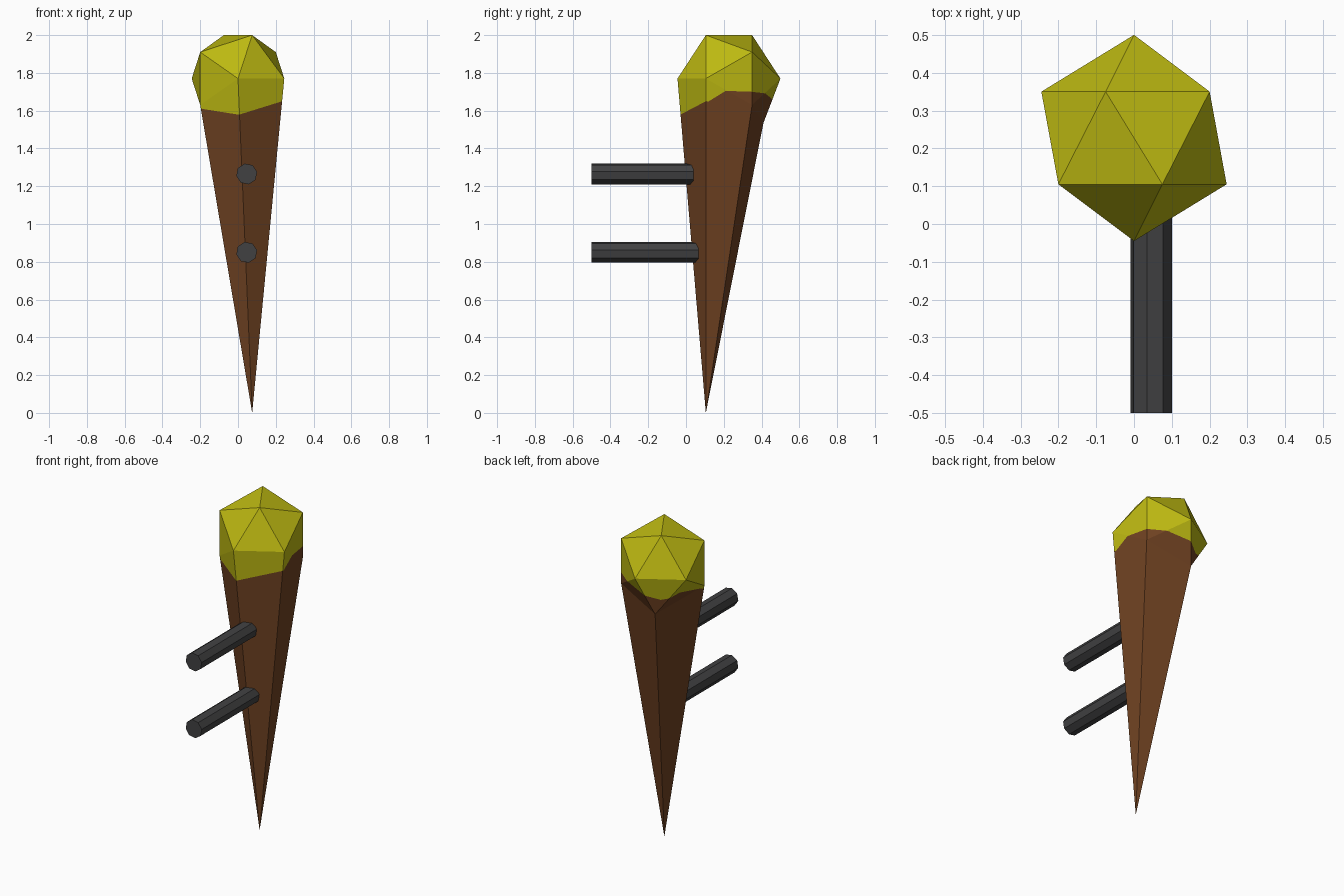
import bpy, bmesh, math
from mathutils import Vector, Matrix

if "Cube" in bpy.data.objects:
    bpy.data.objects.remove(bpy.data.objects["Cube"])


def material(name, rgb):
    m = bpy.data.materials.new(name)
    m.diffuse_color = (*rgb, 1)
    m.use_nodes = True
    m.node_tree.nodes["Principled BSDF"].inputs["Base Color"].default_value = m.diffuse_color
    return m


yellow = material("yellow_tip", (0.51, 0.485, 0.006))
brown = material("brown_spike", (0.162, 0.055, 0.016))
grey = material("dark_grey_metal", (0.053, 0.053, 0.055))


def finish(bm, name, mats):
    mesh = bpy.data.meshes.new(name)
    bm.to_mesh(mesh)
    bm.free()
    for m in mats:
        mesh.materials.append(m)
    ob = bpy.data.objects.new(name, mesh)
    bpy.context.collection.objects.link(ob)
    return ob


# Spike: icosahedron (six opposite pairs) with its lowest corner pulled to the ground
centre = Vector((0, 0.2275, 1.77))
half = [(-0.075, 0.1225, 0.23), (0.075, -0.1225, 0.23), (0.2, 0.1225, 0.14),
        (-0.2, -0.1225, 0.14), (0.245, -0.1225, 0), (0, 0.2725, 0)]
bm = bmesh.new()
for p in half:
    for s in (1, -1):
        bm.verts.new(centre + s * Vector(p))
bmesh.ops.convex_hull(bm, input=bm.verts[:])
for v in bm.verts:
    if v.co.z < 1.58:
        v.co = (0.075, 0.105, 0) if v.co.x > 0 else (-0.075, 0.41, 1.535)

# Wavy colour line: (angle around the axis, height)
line = [(-150, 1.612), (-90, 1.58), (-26, 1.648), (-5, 1.705), (31, 1.70),
        (65, 1.69), (98, 1.66), (122, 1.63), (155, 1.665)]
axis = Vector((0, 0.2275, 0))


def geom(faces):
    return list({e for f in faces for e in (*f.verts, *f.edges, f)})


def sector(f):
    c = f.calc_center_median() - axis
    a = math.degrees(math.atan2(c.y, c.x))
    return max([i for i, (b, _) in enumerate(line) if b <= a], default=len(line) - 1)


def rim(i):
    a, z = line[i % len(line)]
    a = math.radians(a)
    return axis + Vector((0.24 * math.cos(a), 0.24 * math.sin(a), z))


for a, _ in line:
    a = math.radians(a)
    bmesh.ops.bisect_plane(bm, geom=geom(bm.faces), plane_co=axis, dist=1e-5,
                           plane_no=(-math.sin(a), math.cos(a), 0))
for i in range(len(line)):
    p, q = rim(i), rim(i + 1)
    out = (p + q) / 2 - axis
    out.z = 0
    n = out.cross(q - p).normalized()
    if n.z < 0:
        n.negate()
    bmesh.ops.bisect_plane(bm, geom=geom([f for f in bm.faces if sector(f) == i]),
                           plane_co=p, plane_no=n, dist=1e-5)
    for f in bm.faces:
        if sector(f) == i:
            f.material_index = 0 if (f.calc_center_median() - p).dot(n) > 0 else 1
bmesh.ops.dissolve_limit(bm, angle_limit=0.005, verts=bm.verts[:], edges=bm.edges[:],
                         delimit={'MATERIAL'})
bmesh.ops.triangulate(bm, faces=[f for f in bm.faces if len(f.verts) > 4])
bmesh.ops.recalc_face_normals(bm, faces=bm.faces[:])
finish(bm, "spike", [yellow, brown])

# Two eight-sided pegs running from the front into the spike
for name, z, y_end in (("upper_peg", 1.265, 0.04), ("lower_peg", 0.85, 0.065)):
    bm = bmesh.new()
    length = y_end + 0.5
    bmesh.ops.create_cone(
        bm, cap_ends=True, segments=8, radius1=0.056, radius2=0.056, depth=length,
        matrix=Matrix.Translation((0.046, y_end - length / 2, z))
        @ Matrix.Rotation(math.radians(90), 4, 'X') @ Matrix.Rotation(math.radians(12), 4, 'Z'))
    finish(bm, name, [grey])
